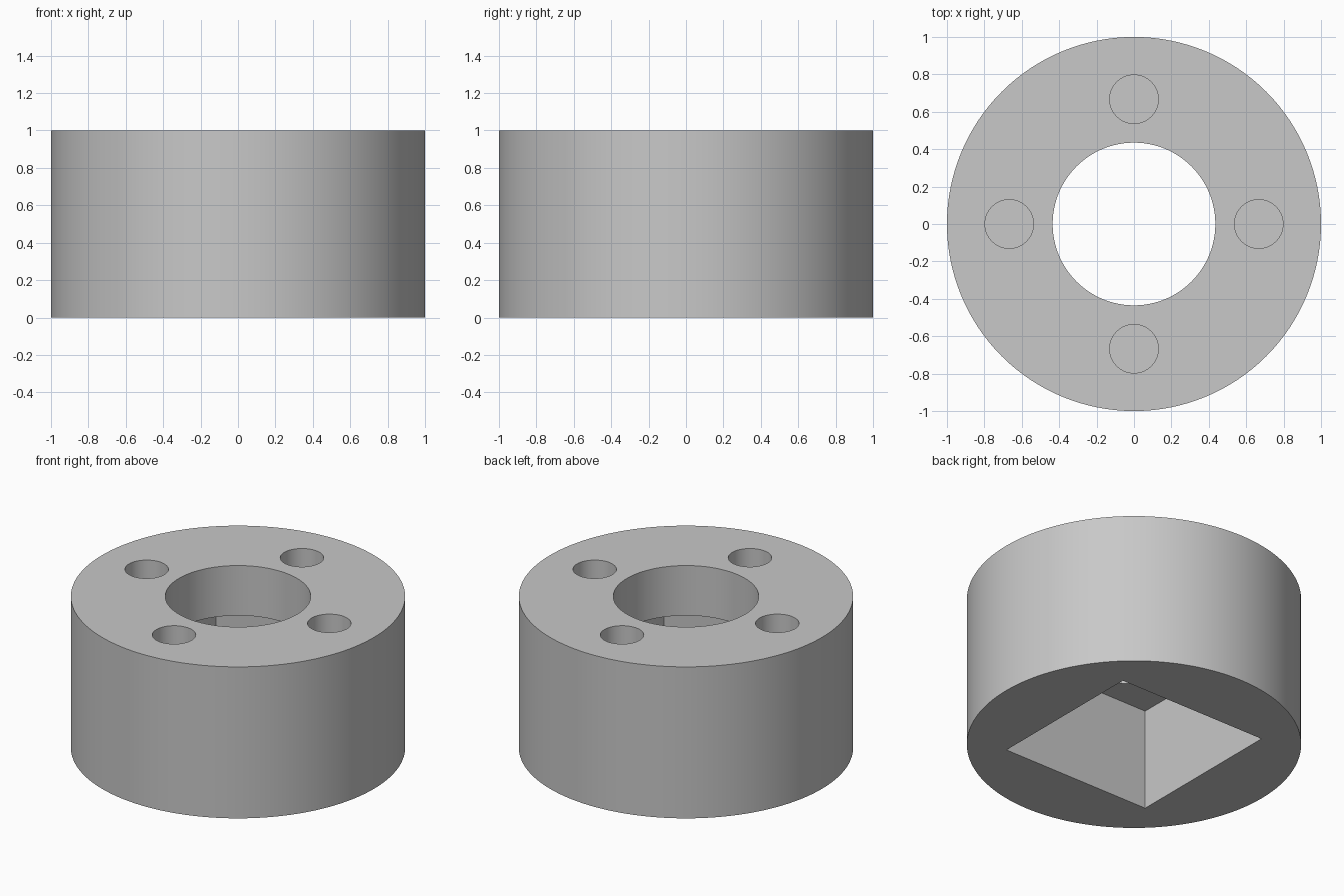
import bpy
import math

default = bpy.data.objects.get("Cube")
if default:
    bpy.data.objects.remove(default, do_unlink=True)

HEIGHT = 1.0
POCKET_TOP = 0.67
POCKET_SIDE = 1.083
BORE_RADIUS = 0.435
BOLT_RADIUS = 0.13
BOLT_CIRCLE = 0.667
BOLT_DEPTH = 0.3

grey = bpy.data.materials.new("light_grey")
grey.use_nodes = True
colour = (0.58, 0.58, 0.58, 1)
grey.diffuse_color = colour
grey.node_tree.nodes["Principled BSDF"].inputs["Base Color"].default_value = colour


def cylinder(name, radius, bottom, top, x=0, y=0, sides=64):
    bpy.ops.mesh.primitive_cylinder_add(
        vertices=sides, radius=radius, depth=top - bottom,
        location=(x, y, (bottom + top) / 2))
    ob = bpy.context.object
    ob.name = name
    return ob


def box(name, side, bottom, top):
    bpy.ops.mesh.primitive_cube_add(size=1, location=(0, 0, (bottom + top) / 2))
    ob = bpy.context.object
    ob.name = name
    ob.scale = (side, side, top - bottom)
    return ob


def cut(body, cutter):
    cutter.hide_render = True
    bpy.context.view_layer.update()
    mod = body.modifiers.new(cutter.name, "BOOLEAN")
    mod.operation = "DIFFERENCE"
    mod.solver = "EXACT"
    mod.object = cutter
    bpy.context.view_layer.objects.active = body
    bpy.ops.object.modifier_apply(modifier=mod.name)
    bpy.data.objects.remove(cutter, do_unlink=True)


# Round body
body = cylinder("round_body", 1, 0, HEIGHT, sides=128)
body.data.materials.append(grey)

# Square pocket in the underside, opening into the round bore
cut(body, box("square_pocket", POCKET_SIDE, -0.1, POCKET_TOP))
cut(body, cylinder("centre_bore", BORE_RADIUS, 0.5, HEIGHT + 0.1, sides=96))

# Four blind bolt holes in the top face
for i in range(4):
    angle = i * math.pi / 2
    cut(body, cylinder("bolt_hole", BOLT_RADIUS, HEIGHT - BOLT_DEPTH, HEIGHT + 0.1,
                       BOLT_CIRCLE * math.cos(angle), BOLT_CIRCLE * math.sin(angle)))

# Smooth round walls with crisp rims
bpy.ops.object.select_all(action="DESELECT")
body.select_set(True)
bpy.context.view_layer.objects.active = body
bpy.ops.object.shade_smooth_by_angle(angle=math.radians(30))
